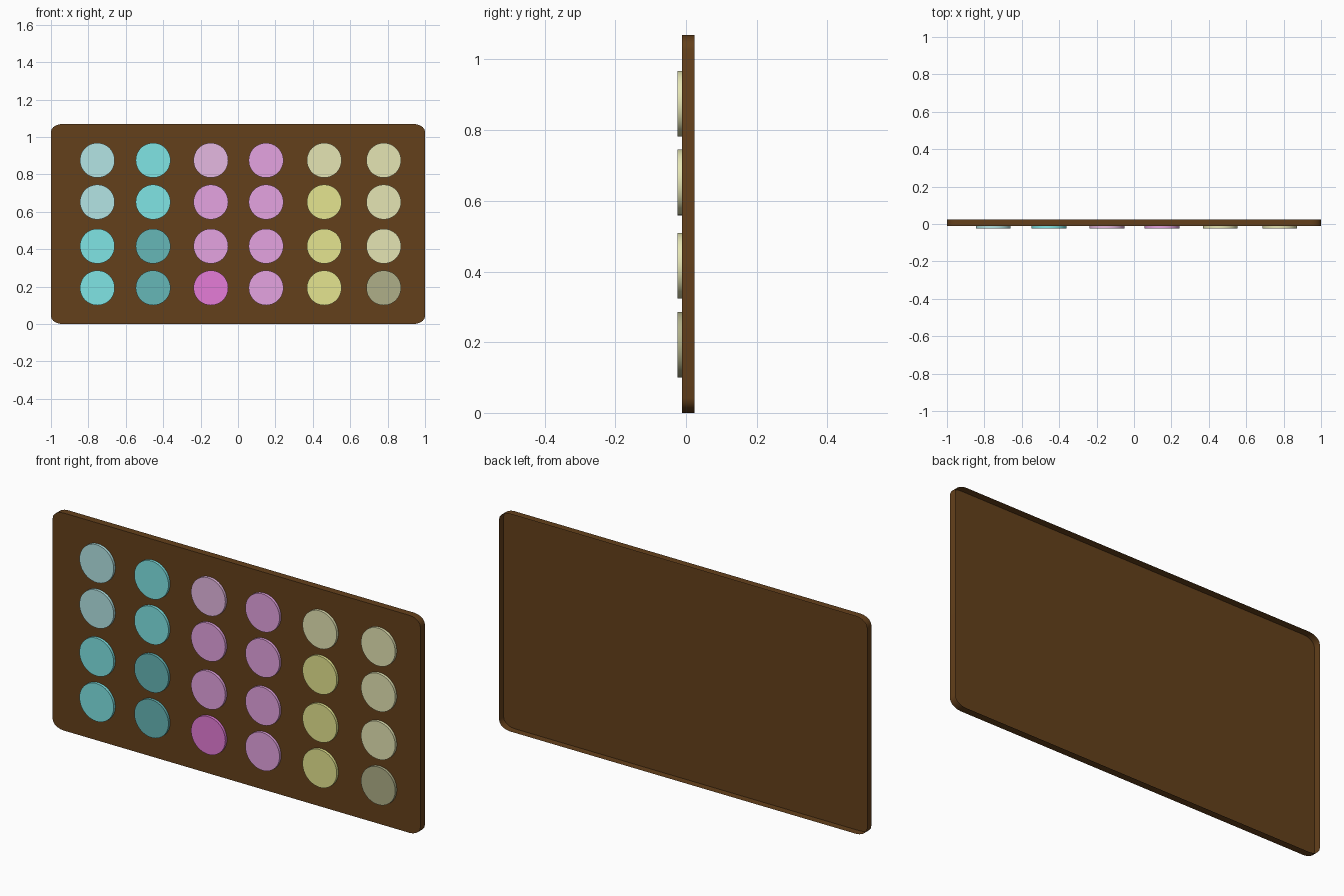
import bpy, bmesh, math

if "Cube" in bpy.data.objects:
    bpy.data.objects.remove(bpy.data.objects["Cube"])

def linear(c):
    c /= 255
    return c / 12.92 if c <= 0.04045 else ((c + 0.055) / 1.055) ** 2.4

def material(name, rgb):
    m = bpy.data.materials.new(name)
    m.diffuse_color = (*[linear(c) for c in rgb], 1)
    m.use_nodes = True
    m.node_tree.nodes["Principled BSDF"].inputs["Base Color"].default_value = m.diffuse_color
    return m

MATS = {
    "b": material("brown", (100, 64, 27)),
    "pt": material("pale teal", (180, 229, 229)),
    "t": material("teal", (128, 229, 229)),
    "dt": material("dark teal", (102, 183, 183)),
    "pl": material("pale lilac", (229, 184, 225)),
    "l": material("lilac", (229, 164, 225)),
    "m": material("magenta", (229, 124, 215)),
    "c": material("cream", (229, 229, 180)),
    "y": material("yellow", (229, 229, 144)),
    "o": material("olive grey", (175, 175, 136)),
}

def shell(name, outline, y_front, y_back, mat):
    """Front face on an x-z outline with walls running back, open behind."""
    bm = bmesh.new()
    f = [bm.verts.new((x, y_front, z)) for x, z in outline]
    b = [bm.verts.new((x, y_back, z)) for x, z in outline]
    n = len(outline)
    bm.faces.new(f)
    for i in range(n):
        j = (i + 1) % n
        bm.faces.new((f[j], f[i], b[i], b[j]))
    mesh = bpy.data.meshes.new(name)
    bm.to_mesh(mesh)
    bm.free()
    mesh.materials.append(mat)
    ob = bpy.data.objects.new(name, mesh)
    bpy.context.collection.objects.link(ob)
    bpy.ops.object.select_all(action='DESELECT')
    ob.select_set(True)
    bpy.context.view_layer.objects.active = ob
    bpy.ops.object.shade_smooth_by_angle(angle=math.radians(40))
    return ob

def arc(cx, cz, rx, rz, a0, a1, n):
    return [(cx + rx * math.cos(math.radians(a0 + (a1 - a0) * i / n)),
             cz + rz * math.sin(math.radians(a0 + (a1 - a0) * i / n)))
            for i in range(n + 1)]

# Hollow board with rounded corners, open at the back
H, RX, RZ, FRONT = 1.069, 0.06, 0.042, -0.0115
outline = []
for cx, cz, a in ((1 - RX, RZ, -90), (1 - RX, H - RZ, 0),
                  (-1 + RX, H - RZ, 90), (-1 + RX, RZ, 180)):
    outline += arc(cx, cz, RX, RZ, a, a + 90, 5)
shell("board", outline, FRONT, 0.0235, MATS["b"])

# Colour discs raised from the front; columns left to right, top to bottom
COLUMNS = [
    (-0.752, "pt pt t t"),
    (-0.454, "t t dt dt"),
    (-0.145, "pl l l m"),
    (0.150, "l l l l"),
    (0.461, "c y y y"),
    (0.779, "c c c o"),
]
ROWS = (0.875, 0.652, 0.416, 0.193)
for ci, (x, keys) in enumerate(COLUMNS):
    for ri, (z, k) in enumerate(zip(ROWS, keys.split())):
        ring = arc(x, z, 0.093, 0.093, 0, 360, 48)[:-1]
        shell(f"colour_disc_{ci + 1}_{ri + 1}", ring, -0.0245, FRONT, MATS[k])
